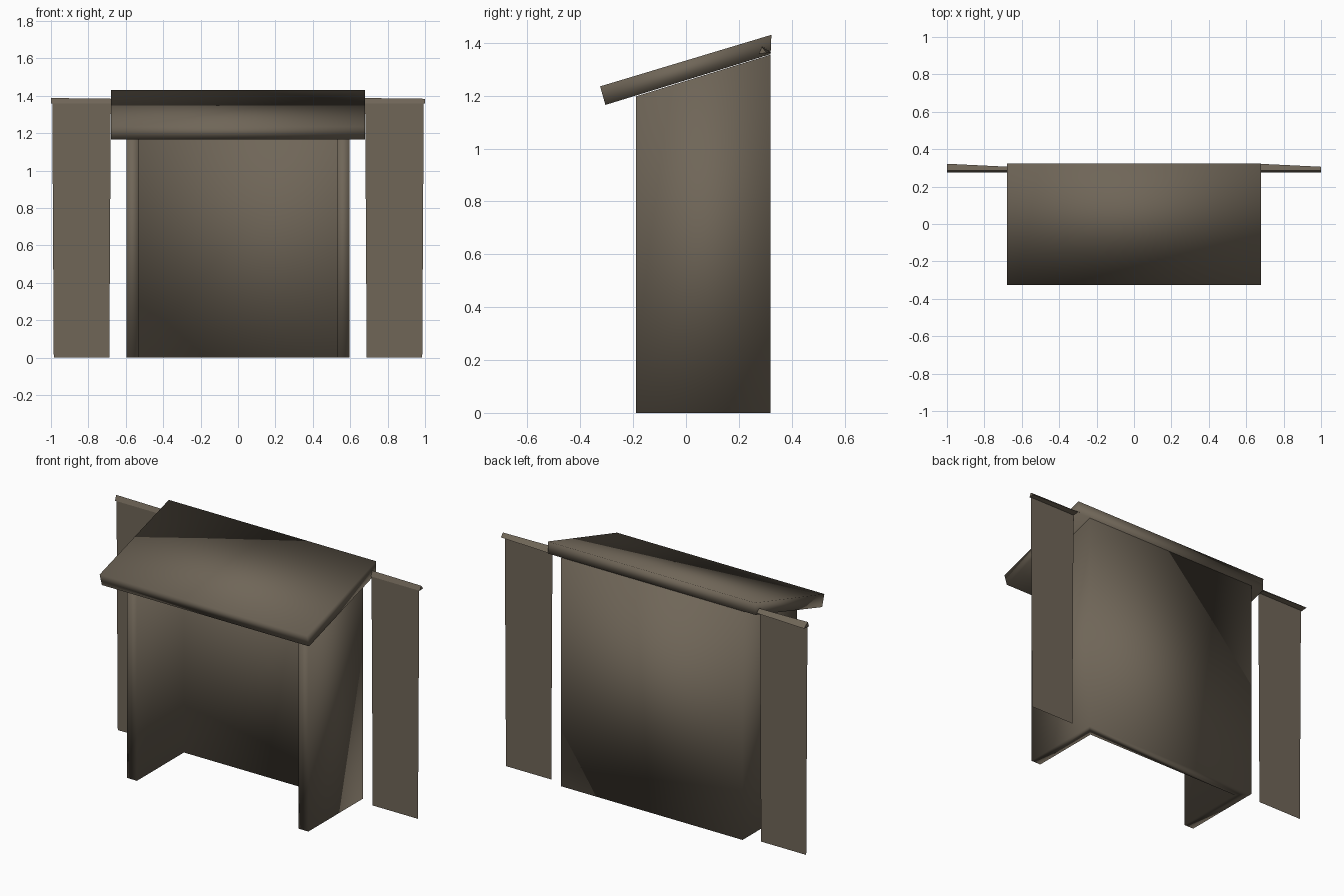
import bpy, bmesh

if "Cube" in bpy.data.objects:
    bpy.data.objects.remove(bpy.data.objects["Cube"])

mat = bpy.data.materials.new("weathered brown")
mat.diffuse_color = (0.16, 0.132, 0.097, 1)
mat.use_nodes = True
mat.node_tree.nodes["Principled BSDF"].inputs["Base Color"].default_value = mat.diffuse_color


def make(name, verts, faces, smooth=True):
    me = bpy.data.meshes.new(name)
    me.from_pydata(verts, [], faces)
    bm = bmesh.new()
    bm.from_mesh(me)
    if len(faces) > 1:
        bmesh.ops.recalc_face_normals(bm, faces=bm.faces)
    for f in bm.faces:
        f.smooth = smooth
    bm.to_mesh(me)
    bm.free()
    me.materials.append(mat)
    ob = bpy.data.objects.new(name, me)
    bpy.context.collection.objects.link(ob)
    return ob


def bridge(n):
    """Side quads and end caps joining two rings of n points."""
    sides = [(i, (i + 1) % n, n + (i + 1) % n, n + i) for i in range(n)]
    return sides + [tuple(range(n)), tuple(range(n, 2 * n))]


# U-shaped shelter wall with sloping top
plan = [(-0.595, -0.19), (-0.53, -0.19), (-0.53, 0.25), (0.53, 0.25),
        (0.53, -0.19), (0.595, -0.19), (0.595, 0.32), (-0.595, 0.32)]
slope = (1.355 - 1.197) / 0.51
low = [(x, y, 0) for x, y in plan]
high = [(x, y, 1.197 + slope * (y + 0.19)) for x, y in plan]
make("shelter_wall", low + high, bridge(8))

# Tilted roof slab overhanging the front
section = [(-0.305, 1.165), (0.32, 1.357), (0.323, 1.43), (-0.325, 1.235)]
make("roof", [(x, y, z) for x in (-0.68, 0.68) for y, z in section], bridge(4))

# Thin side screens, each with a tapering ridge cap on top
for side, name in ((-1, "left"), (1, "right")):
    make(name + "_screen",
         [(side * 0.688, 0.28, 0), (side * 0.985, 0.28, 0),
          (side * 0.993, 0.28, 1.362), (side * 0.68, 0.28, 1.362)],
         [(0, 1, 2, 3) if side > 0 else (3, 2, 1, 0)], False)
    x0, x1 = sorted((side * 0.67, side * 1.0))
    cap = []
    for x, back, top in ((x0, 0.322, 1.388), (x1, 0.306, 1.384)):
        cap += [(x, 0.275, 1.358), (x, back, 1.362), (x, 0.287, top)]
    make(name + "_screen_cap", cap, bridge(3), False)
